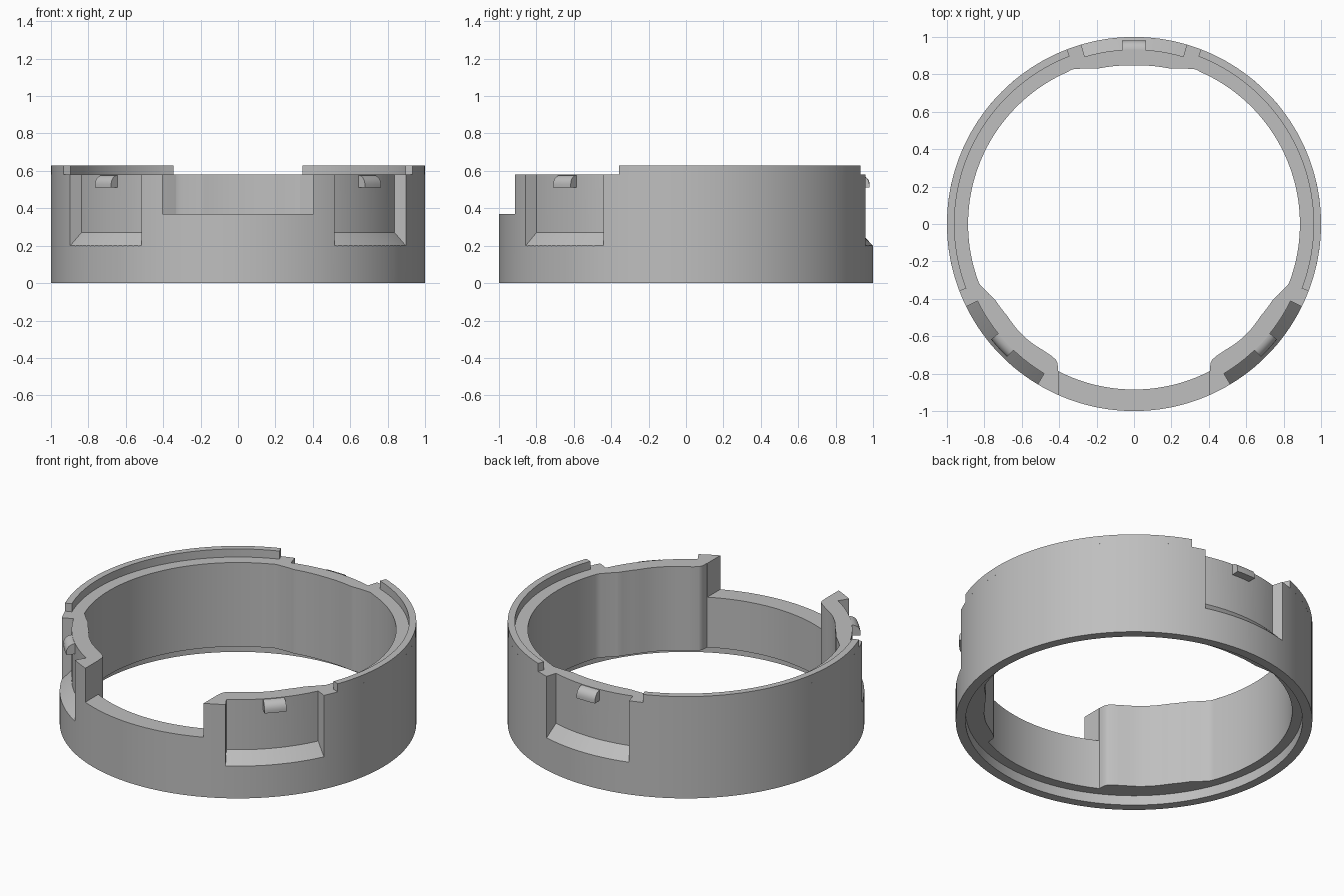
import bpy, bmesh, math

if "Cube" in bpy.data.objects:
    bpy.data.objects.remove(bpy.data.objects["Cube"])

grey = bpy.data.materials.new("grey")
grey.diffuse_color = (0.52, 0.52, 0.52, 1)
grey.use_nodes = True
grey.node_tree.nodes["Principled BSDF"].inputs["Base Color"].default_value = grey.diffuse_color

POCKETS = (90, -42.6, 222.6)   # centre angles of the three pockets


def sweep(name, profile_at, angles, closed=False):
    """Sweep an (r, z) profile around z; profile_at(angle) gives its points."""
    bm = bmesh.new()
    rings = []
    for a in angles:
        c, s = math.cos(math.radians(a)), math.sin(math.radians(a))
        rings.append([bm.verts.new((r * c, r * s, z)) for r, z in profile_at(a)])
    n = len(rings[0])
    for i in range(len(rings) if closed else len(rings) - 1):
        p, q = rings[i], rings[(i + 1) % len(rings)]
        for j in range(n):
            k = (j + 1) % n
            bm.faces.new((p[j], q[j], q[k], p[k]))
    if not closed:
        bm.faces.new(rings[0])
        bm.faces.new(rings[-1])
    bmesh.ops.recalc_face_normals(bm, faces=bm.faces)
    me = bpy.data.meshes.new(name)
    bm.to_mesh(me)
    bm.free()
    me.materials.append(grey)
    ob = bpy.data.objects.new(name, me)
    bpy.context.collection.objects.link(ob)
    return ob


def arc(a0, a1, step=2):
    n = max(1, round((a1 - a0) / step))
    return [a0 + (a1 - a0) * i / n for i in range(n + 1)]


def activate(ob):
    bpy.ops.object.select_all(action='DESELECT')
    ob.select_set(True)
    bpy.context.view_layer.objects.active = ob


def cut(target, cutter):
    activate(target)
    m = target.modifiers.new("cut", 'BOOLEAN')
    m.operation, m.solver, m.object = 'DIFFERENCE', 'EXACT', cutter
    bpy.ops.object.modifier_apply(modifier=m.name)
    bpy.data.objects.remove(cutter)


# Inner radius by angle, right half from front (-90) to back (90): thickened pads
INNER = [(-90, .885), (-62.7, .885), (-61.3, .85), (-60.2, .838), (-58, .831),
         (-54, .832), (-48, .84), (-42, .841), (-36, .837), (-28.5, .846),
         (-21, .887), (-19, .887), (66, .887), (68.3, .89), (76.8, .853), (90, .848)]


def inner(a):
    b = (a + 90) % 360 - 90
    b = 180 - b if b > 90 else b
    for (a0, r0), (a1, r1) in zip(INNER, INNER[1:]):
        if b <= a1:
            return r0 + (r1 - r0) * (b - a0) / (a1 - a0)
    return INNER[-1][1]


# Ring body with a rabbet under its lower edge
half = sorted(set(range(-90, 91, 2)) | {a for a, r in INNER})
angles = half + [180 - a for a in reversed(half[1:-1])]
body = sweep("ring_body",
             lambda a: [(1, 0), (1, .58), (inner(a), .58), (inner(a), .06),
                        (.945, .06), (.945, 0)], angles, closed=True)

# Front notch
bpy.ops.mesh.primitive_cube_add(size=1, location=(0, -.9, .62))
notch = bpy.context.object
notch.scale = (.81, .8, .5)
notch.data.materials.append(grey)
cut(body, notch)

# Outer pockets with a sloped floor
for p in POCKETS:
    cut(body, sweep("pocket_cutter",
                    lambda a: [(.933, .27), (.933, .7), (1.1, .7), (1.1, .095)],
                    arc(p - 16.4, p + 16.4)))

# Raised lip arcs on both sides
lips = [sweep("raised_lip", lambda a: [(.96, .58), (1, .58), (1, .63), (.96, .63)],
              arc(a0, a0 + 90)) for a0 in (-21, 111)]

# Quarter-round catch in each pocket
catch = [(.92, .512), (.982, .512)] + [
    (.932 + .05 * math.cos(t * math.pi / 12), .527 + .05 * math.sin(t * math.pi / 12))
    for t in range(7)] + [(.92, .577)]
catches = [sweep("catch", lambda a: catch, arc(p - 3.7, p + 3.7)) for p in POCKETS]

for ob in [body] + lips + catches:
    activate(ob)
    bpy.ops.object.shade_smooth_by_angle(angle=math.radians(25))
